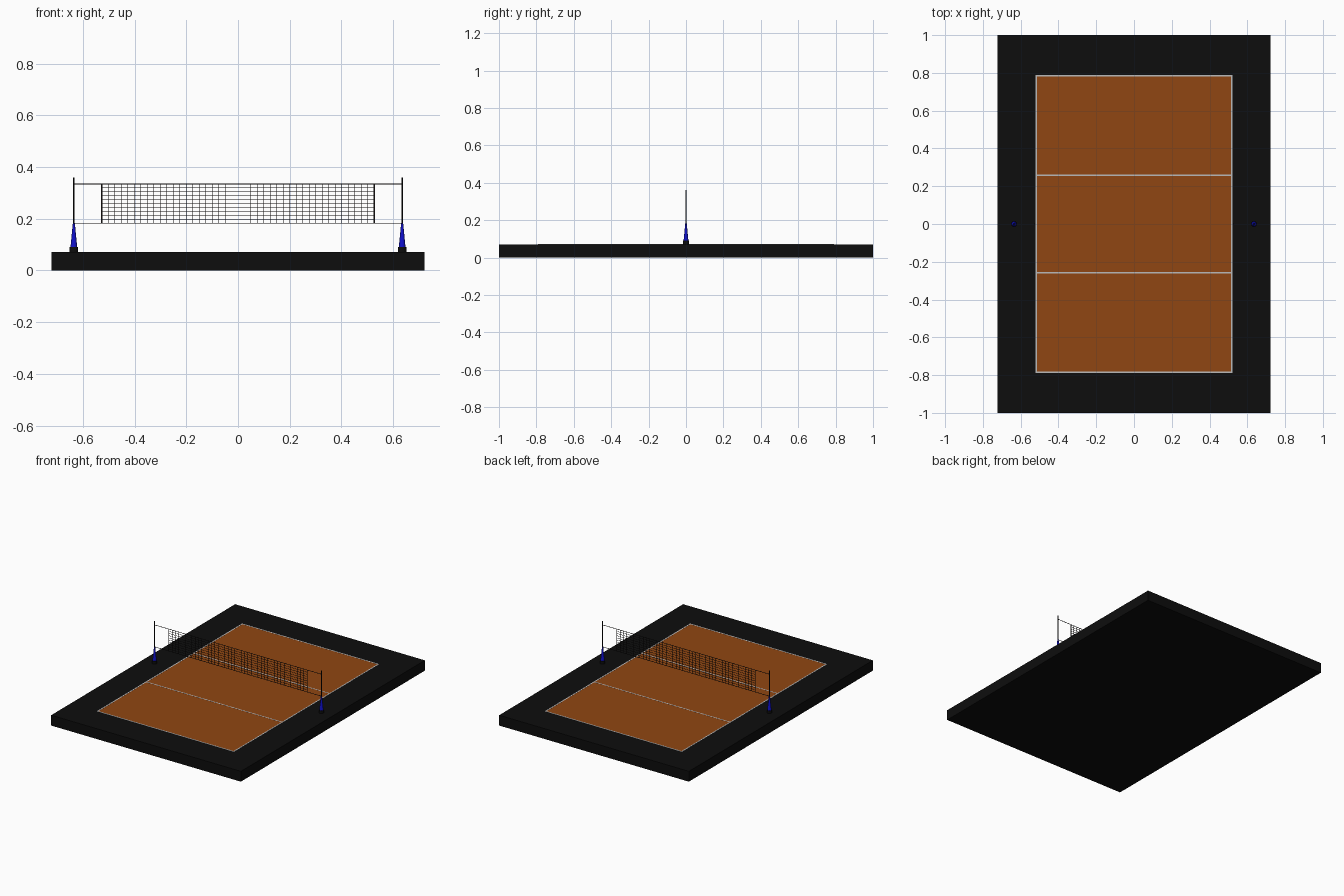
import bpy, bmesh, math
from mathutils import Matrix, Vector

if "Cube" in bpy.data.objects:
    bpy.data.objects.remove(bpy.data.objects["Cube"])


def material(name, rgb):
    m = bpy.data.materials.new(name)
    m.diffuse_color = (*rgb, 1)
    m.use_nodes = True
    m.node_tree.nodes["Principled BSDF"].inputs["Base Color"].default_value = m.diffuse_color
    return m


BLACK = material("black", (0.004, 0.004, 0.004))
CLAY = material("clay", (0.28, 0.061, 0.006))
WHITE = material("white", (0.5, 0.5, 0.5))
BLUE = material("blue", (0.005, 0.005, 0.6))
WIRE = material("wire", (0.01, 0.008, 0.008))


def finish(name, bm, mat):
    me = bpy.data.meshes.new(name)
    bm.to_mesh(me)
    bm.free()
    me.materials.append(mat)
    ob = bpy.data.objects.new(name, me)
    bpy.context.collection.objects.link(ob)
    return ob


def boxes(name, items, mat):
    """One object from (center, size) boxes."""
    bm = bmesh.new()
    for c, s in items:
        bmesh.ops.create_cube(bm, size=1, matrix=Matrix.Translation(c) @ Matrix.Diagonal((*s, 1)))
    return finish(name, bm, mat)


def cone(name, x, z0, z1, r0, r1, mat, sides=16):
    bm = bmesh.new()
    bmesh.ops.create_cone(bm, cap_ends=True, segments=sides, radius1=r0, radius2=r1,
                          depth=z1 - z0, matrix=Matrix.Translation((x, 0, (z0 + z1) / 2)))
    ob = finish(name, bm, mat)
    ob.data.shade_smooth()
    ob.data.set_sharp_from_angle(angle=math.radians(40))


# Slab and playing surface
TOP = 0.071
boxes("ground_slab", [((0, 0, TOP / 2), (1.444, 2, TOP))], BLACK)
boxes("court_surface", [((0, 0, TOP), (1.036, 1.572, 0.001))], CLAY)

# Painted lines: border and two attack lines
W, HX, HY = 0.008, 0.518, 0.786
lines = [((0, y, TOP + 0.0005), (2 * HX + W, W, 0.001)) for y in (-HY, -0.258, 0.258, HY)]
lines += [((s * HX, 0, TOP + 0.0005), (W, 2 * HY - W, 0.001)) for s in (-1, 1)]
boxes("court_lines", lines, WHITE)

# Posts with foot and padded sleeve
POST = 0.635
for side, x in (("left", -POST), ("right", POST)):
    cone(side + "_post_foot", x, TOP, 0.09, 0.016, 0.016, BLACK)
    cone(side + "_post_pad", x, 0.09, 0.182, 0.013, 0.004, BLUE)
    cone(side + "_pole", x, 0.09, 0.36, 0.003, 0.003, BLACK, 12)

# Net mesh
NX, Z0, Z1, COLS, ROWS, T = 0.527, 0.183, 0.334, 42, 10, 0.0018
H, MID = Z1 - Z0, (Z0 + Z1) / 2
net = [((-NX + 2 * NX * i / COLS, 0, MID), (T, T, H)) for i in range(COLS + 1)]
net += [((0, 0, Z0 + H * j / ROWS), (2 * NX, T, T)) for j in range(1, ROWS)]
boxes("net", net, WIRE)
boxes("net_side_bands", [((s * NX, 0, MID), (0.004, 0.003, H)) for s in (-1, 1)], WIRE)

# Cables between the posts
boxes("net_cables", [((0, 0, z), (2 * POST, 0.0025, 0.0025)) for z in (Z0, Z1)], WIRE)
